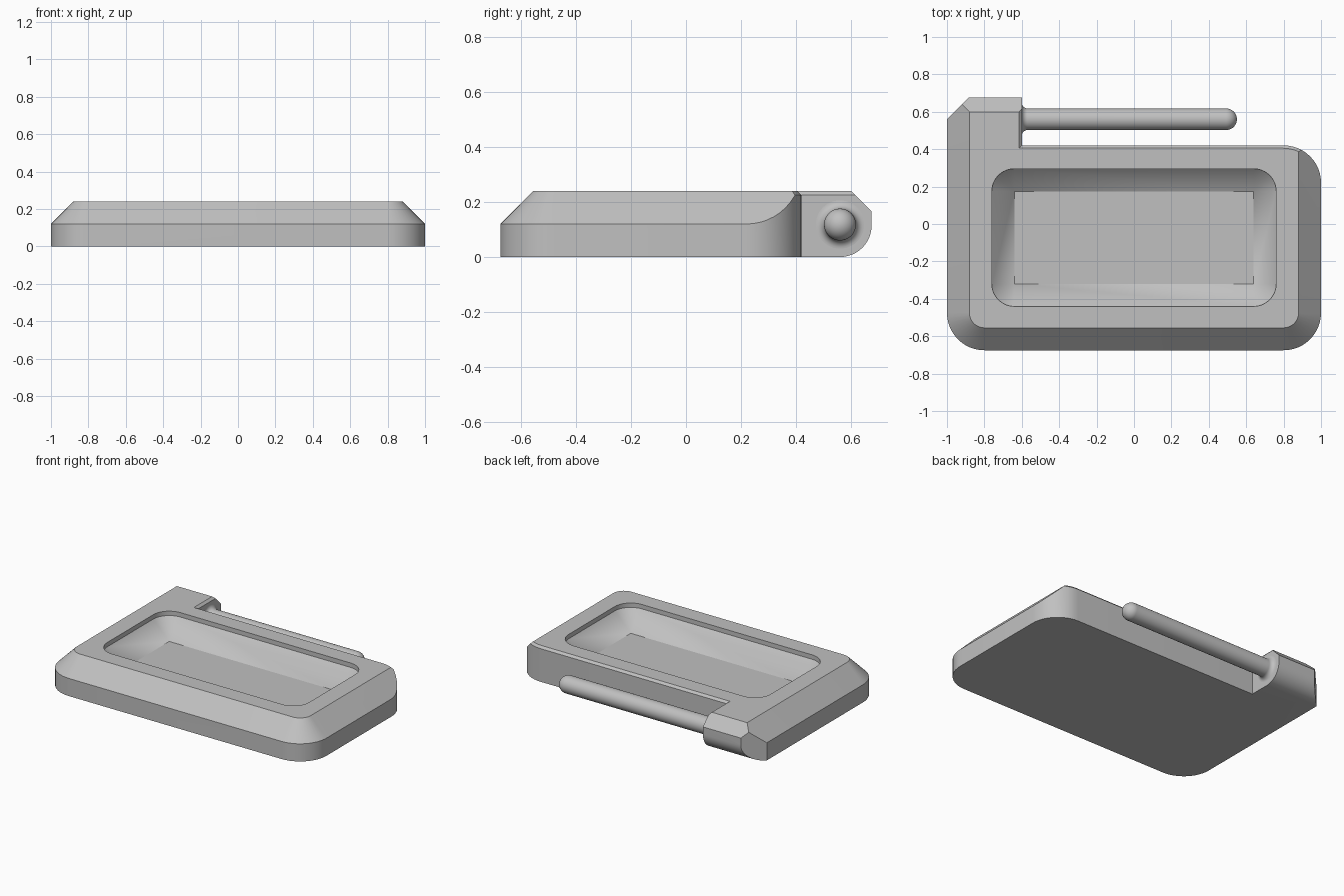
import bpy, bmesh
from math import sin, cos, pi, radians

cube = bpy.data.objects.get("Cube")
if cube:
    bpy.data.objects.remove(cube)

grey = bpy.data.materials.new("plain grey")
grey.use_nodes = True
colour = (0.53, 0.53, 0.53, 1)
grey.diffuse_color = colour
grey.node_tree.nodes["Principled BSDF"].inputs["Base Color"].default_value = colour


def arc(cx, cy, r, start, end, steps=12):
    angles = [radians(start + (end - start) * i / steps) for i in range(steps + 1)]
    return [(cx + r * cos(a), cy + r * sin(a)) for a in angles]


def loft(name, layers):
    """Join stacked rings of equal length into a closed solid."""
    bm = bmesh.new()
    rings = [[bm.verts.new(p) for p in ring] for ring in layers]
    n = len(rings[0])
    for low, high in zip(rings, rings[1:]):
        for i in range(n):
            j = (i + 1) % n
            bm.faces.new((low[i], low[j], high[j], high[i]))
    bm.faces.new(rings[0][::-1])
    bm.faces.new(rings[-1])
    bmesh.ops.remove_doubles(bm, verts=bm.verts, dist=1e-5)
    bmesh.ops.recalc_face_normals(bm, faces=bm.faces)
    mesh = bpy.data.meshes.new(name)
    bm.to_mesh(mesh)
    bm.free()
    obj = bpy.data.objects.new(name, mesh)
    bpy.context.collection.objects.link(obj)
    mesh.materials.append(grey)
    return obj


def level(points, z):
    return [(x, y, z) for x, y in points]


def activate(obj):
    bpy.ops.object.select_all(action="DESELECT")
    obj.select_set(True)
    bpy.context.view_layer.objects.active = obj


def shape_with(obj, cutter, operation):
    cutter.hide_render = True
    mod = obj.modifiers.new("cut", "BOOLEAN")
    mod.operation, mod.solver, mod.object = operation, "EXACT", cutter
    activate(obj)
    bpy.ops.object.modifier_apply(modifier=mod.name)
    bpy.data.objects.remove(cutter)


# Body: rounded front corners, sloped shoulders, clipped rear corner
def body_outline(r):
    side = 0.8 + r
    return (arc(-0.8, -0.475, r, 180, 270) + arc(0.8, -0.475, r, 270, 360)
            + [(side, 0.69), (-0.87, 0.69), (-side, 1.56 - side)])


body = loft("body", [level(body_outline(r), z)
                     for r, z in ((0.2, 0), (0.2, 0.12), (0.08, 0.24))])

# Rear end of the arm: round below, sloped above
end = [(-1, 0), *arc(0.56, 0.115, 0.115, 270, 360), (0.675, 0.165),
       (0.575, 0.265), (-1, 0.265)]
shape_with(body, loft("arm_end_cutter", [[(x, y, z) for y, z in end] for x in (-1.2, 1.2)]),
           "INTERSECT")


# Rear notch with a small bevel along its upper edge
def notch_outline(d):
    return ([(-0.6 - d, 0.42 - d)] + arc(0.8, 0.22, 0.2 - d, 90, 0)
            + [(1.1, 0.22), (1.1, 0.9), (-0.6 - d, 0.9)])


shape_with(body, loft("notch_cutter", [level(notch_outline(d), z) for d, z in
                                       ((0, -0.1), (0, 0.225), (0.03, 0.255))]),
           "DIFFERENCE")


# Tray recess: short upright lip, then sloped walls to a flat floor
def tray_outline(r):
    return (arc(0.64, 0.175, r, 0, 90) + arc(-0.64, 0.175, r, 90, 180)
            + arc(-0.64, -0.32, r, 180, 270) + arc(0.64, -0.32, r, 270, 360))


shape_with(body, loft("tray_cutter", [level(tray_outline(r), z) for r, z in
                                      ((0, 0.09), (0.12, 0.21), (0.12, 0.3))]),
           "DIFFERENCE")

# Hinge pin: flared root, straight shaft, domed tip
RADIUS, SIDES = 0.058, 48
profile = [(-0.62, RADIUS + 0.03)]
profile += arc(-0.57, RADIUS + 0.03, 0.03, 180, 270, 8)
profile += arc(0.55 - RADIUS, 0, RADIUS, 90, 1, 14)
rings = []
for x, r in profile:
    rings.append([(x, 0.56 + r * cos(2 * pi * i / SIDES), 0.118 + r * sin(2 * pi * i / SIDES))
                  for i in range(SIDES)])
pin = loft("hinge_pin", rings)

for obj in (body, pin):
    activate(obj)
    bpy.ops.object.shade_smooth_by_angle(angle=radians(25))
